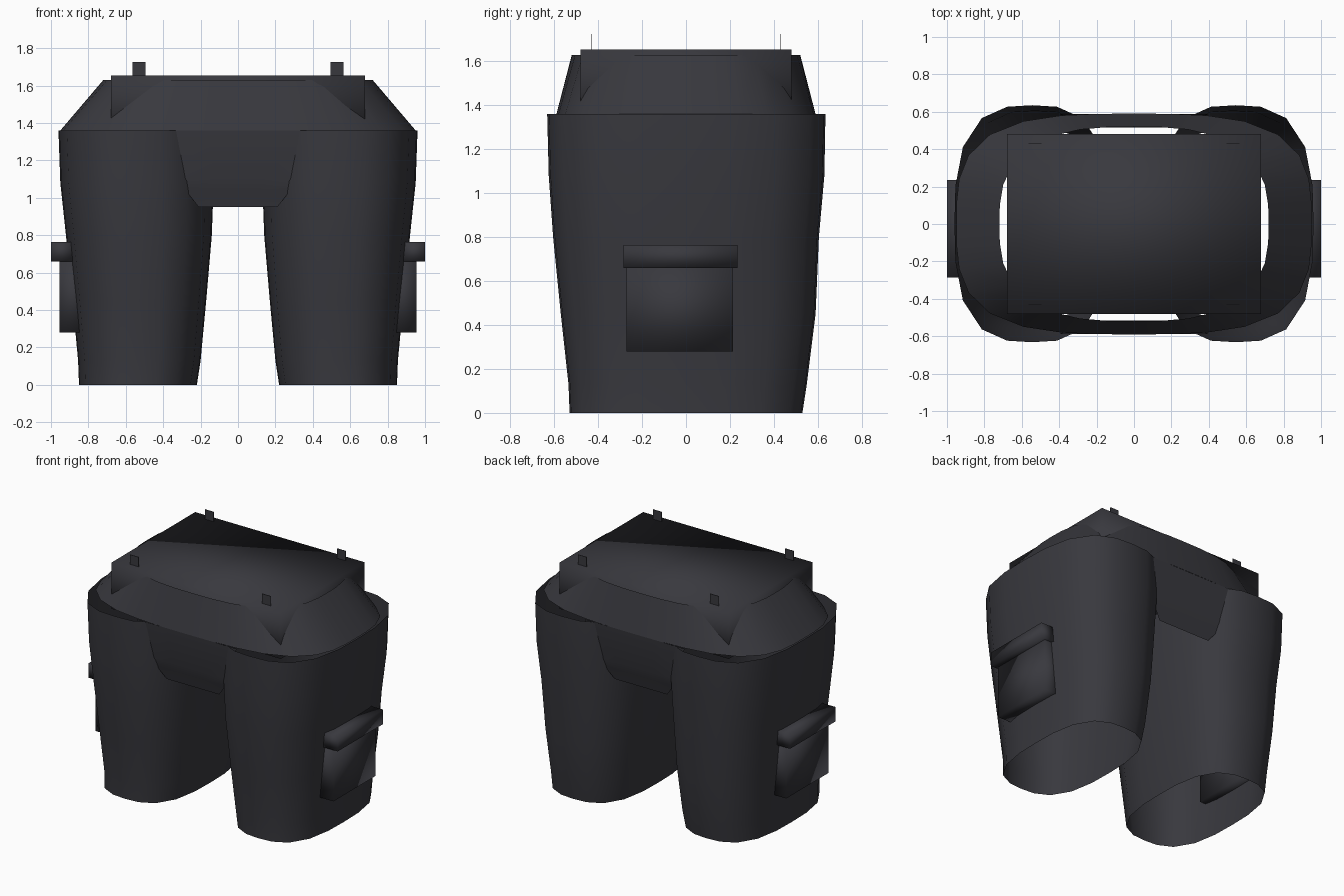
import bpy, bmesh, math
from mathutils import Vector

old = bpy.data.objects.get("Cube")
if old:
    bpy.data.objects.remove(old)

fabric = bpy.data.materials.new("charcoal fabric")
fabric.use_nodes = True
COLOUR = (0.04, 0.04, 0.048, 1)
fabric.diffuse_color = COLOUR
bsdf = fabric.node_tree.nodes["Principled BSDF"]
bsdf.inputs["Base Color"].default_value = COLOUR
bsdf.inputs["Roughness"].default_value = 0.8


def finish(name, bm, angle=60, mirror=None):
    """Turn a bmesh into a shaded object, mirrored on the given axes."""
    mesh = bpy.data.meshes.new(name)
    bm.to_mesh(mesh)
    bm.free()
    mesh.materials.append(fabric)
    obj = bpy.data.objects.new(name, mesh)
    bpy.context.collection.objects.link(obj)
    if mirror:
        mod = obj.modifiers.new("mirror", 'MIRROR')
        mod.use_axis = mirror
        mod.use_mirror_merge = False
    bpy.ops.object.select_all(action='DESELECT')
    obj.select_set(True)
    bpy.context.view_layer.objects.active = obj
    bpy.ops.object.shade_smooth_by_angle(angle=math.radians(angle))
    return obj


def ring(z, x0, x1, y0, y1, power, count):
    """Rounded-rectangle cross-section between the given bounds."""
    cx, cy = (x0 + x1) / 2, (y0 + y1) / 2
    points = []
    for i in range(count):
        a = math.tau * i / count
        c, s = math.cos(a), math.sin(a)
        r = (abs(c) ** power + abs(s) ** power) ** (-1 / power)
        points.append(Vector((cx + c * r * (x1 - x0) / 2, cy + s * r * (y1 - y0) / 2, z)))
    return points


def skin(bm, rows, closed=True):
    """Join rows of points, listed from bottom to top, with quads."""
    rows = [[bm.verts.new(p) for p in row] for row in rows]
    n = len(rows[0])
    for low, high in zip(rows, rows[1:]):
        for i in range(n if closed else n - 1):
            j = (i + 1) % n
            bm.faces.new((low[i], low[j], high[j], high[i]))


def box(name, low, high, angle=60, mirror=None):
    low, high = Vector(low), Vector(high)
    bm = bmesh.new()
    bmesh.ops.create_cube(bm, size=1)
    for v in bm.verts:
        v.co = (low + high) / 2 + v.co * (high - low)
    return finish(name, bm, angle, mirror)


BOTH_SIDES = (True, False, False)
FRONT_BACK = (False, True, False)
FOUR_CORNERS = (True, True, False)

# Trouser legs: open tapered tubes with a straight hem
leg_profile = [  # height, inner, outer, front, back
    (0.0, 0.22, 0.85, -0.53, 0.53),
    (0.13, 0.20, 0.855, -0.535, 0.55),
    (0.45, 0.17, 0.885, -0.57, 0.59),
    (0.80, 0.14, 0.92, -0.605, 0.605),
    (1.08, 0.13, 0.95, -0.625, 0.63),
    (1.36, 0.13, 0.96, -0.632, 0.635),
]
bm = bmesh.new()
skin(bm, [ring(*row, 2.9, 20) for row in leg_profile])
finish("leg", bm, mirror=BOTH_SIDES)

# Hips: sloping band from the leg tops up to the waist
bm = bmesh.new()
skin(bm, [
    ring(1.36, -0.95, 0.95, -0.59, 0.59, 3.3, 32),
    ring(1.63, -0.72, 0.72, -0.52, 0.52, 2.8, 32),
])
finish("hips", bm)

# Front and back panels hanging between the legs
bm = bmesh.new()
panel_profile = [(0.95, 0.21, 0.515), (1.04, 0.28, 0.54), (1.10, 0.33, 0.56), (1.36, 0.40, 0.588)]
skin(bm, [[Vector((x * t, -y, z)) for t in (-1, -0.4, 0.4, 1)]
          for z, x, y in panel_profile], closed=False)
finish("crotch_panel", bm, mirror=FRONT_BACK)

# Waist block whose corners show through the hips
box("waist_block", (-0.68, -0.48, 1.32), (0.68, 0.48, 1.655), angle=180)

# Thin brace tabs standing on the waist
box("waist_tab", (0.495, 0.427, 1.64), (0.565, 0.431, 1.725), mirror=FOUR_CORNERS)

# Cargo pockets with a thicker flap on the outside of each leg
box("pocket", (0.80, -0.27, 0.28), (0.955, 0.215, 0.67), angle=180, mirror=BOTH_SIDES)
box("pocket_flap", (0.885, -0.285, 0.66), (1.0, 0.235, 0.765), angle=180, mirror=BOTH_SIDES)
